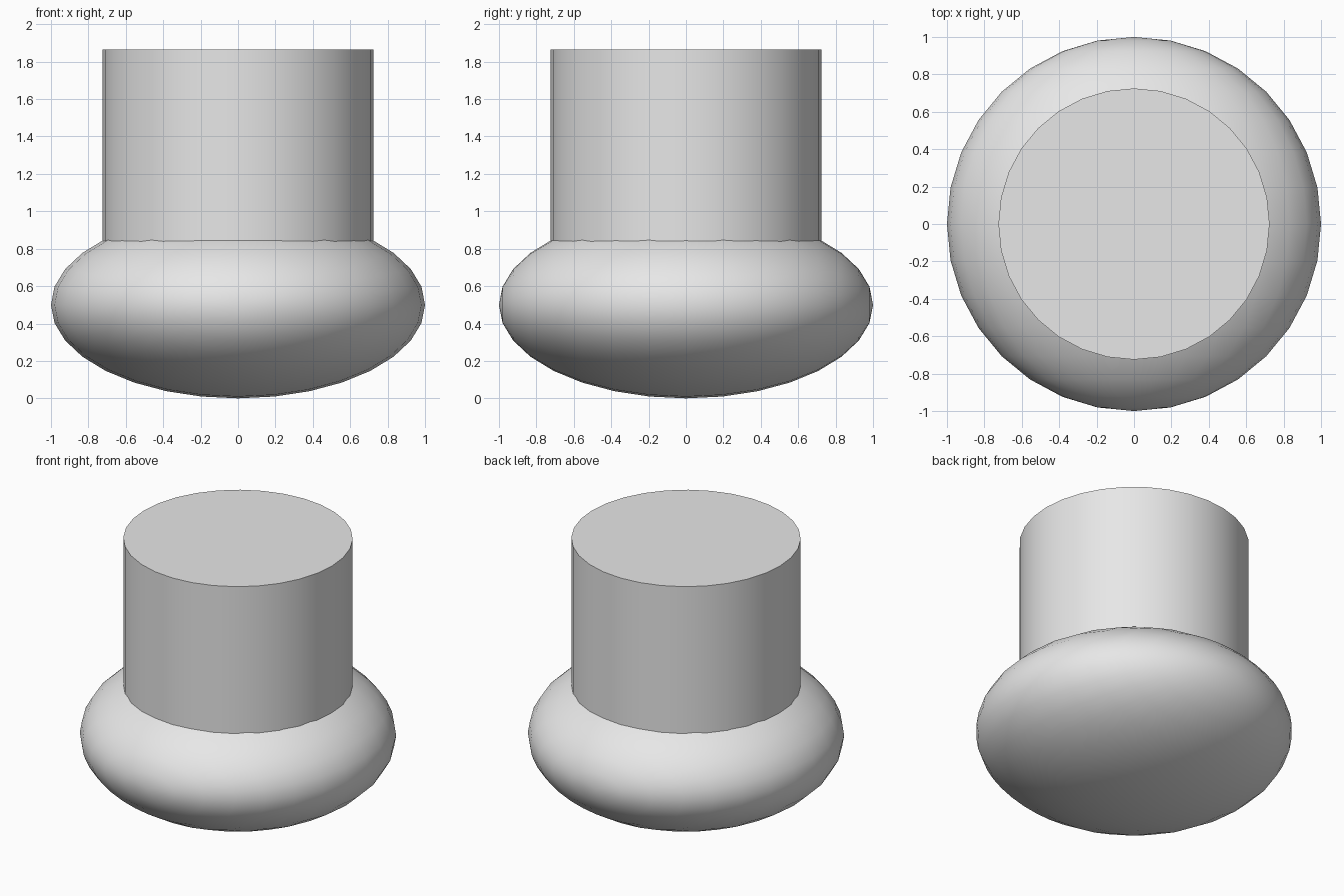
import bpy
import math

cube = bpy.data.objects.get("Cube")
if cube:
    bpy.data.objects.remove(cube, do_unlink=True)

# One plain grey for everything
grey = bpy.data.materials.new("light grey")
grey.use_nodes = True
grey.diffuse_color = (0.8, 0.8, 0.8, 1)
grey.node_tree.nodes["Principled BSDF"].inputs["Base Color"].default_value = (0.8, 0.8, 0.8, 1)


def finish(name):
    """Name, apply transforms, colour and smooth the active object."""
    obj = bpy.context.object
    obj.name = obj.data.name = name
    bpy.ops.object.transform_apply(location=False, rotation=True, scale=True)
    obj.data.materials.append(grey)
    bpy.ops.object.shade_smooth_by_angle(angle=math.radians(35))


# Flattened round base, its poles pointing front and back
bpy.ops.mesh.primitive_uv_sphere_add(segments=32, ring_count=16, radius=1,
                                     location=(0, 0, 0.5),
                                     rotation=(math.pi / 2, 0, 0))
bpy.context.object.scale = (1, 1, 1)
bpy.ops.object.transform_apply(location=False, rotation=True, scale=False)
bpy.context.object.scale = (1, 1, 0.5)
finish("round_base")

# Upright stem, sunk into the base
STEM_TOP, STEM_BOTTOM = 1.865, 0.5
bpy.ops.mesh.primitive_cylinder_add(vertices=32, radius=0.725,
                                    depth=STEM_TOP - STEM_BOTTOM,
                                    location=(0, 0, (STEM_TOP + STEM_BOTTOM) / 2))
finish("stem")
